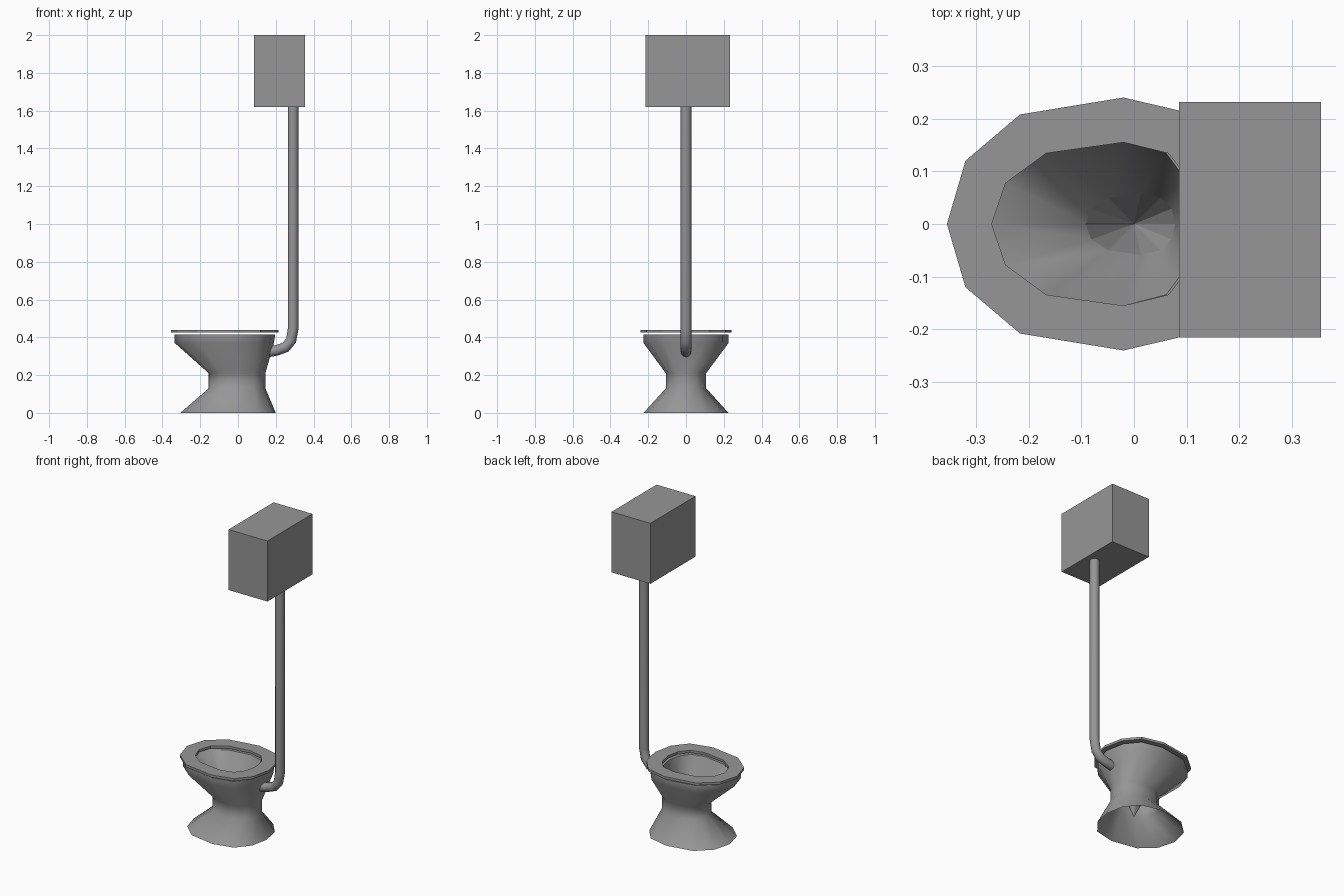
import bpy, bmesh, math
from mathutils import Vector

cube = bpy.data.objects.get("Cube")
if cube:
    bpy.data.objects.remove(cube, do_unlink=True)

grey = bpy.data.materials.new("plain grey")
grey.use_nodes = True
colour = (0.305, 0.305, 0.305, 1)
grey.diffuse_color = colour
grey.node_tree.nodes["Principled BSDF"].inputs["Base Color"].default_value = colour

SIDES = 12


def finish(bm, name, smooth=None):
    mesh = bpy.data.meshes.new(name)
    bm.to_mesh(mesh)
    bm.free()
    obj = bpy.data.objects.new(name, mesh)
    bpy.context.collection.objects.link(obj)
    mesh.materials.append(grey)
    if smooth:
        bpy.ops.object.select_all(action='DESELECT')
        obj.select_set(True)
        bpy.context.view_layer.objects.active = obj
        bpy.ops.object.shade_smooth_by_angle(angle=math.radians(smooth))
    return obj


def egg_ring(bm, left, right, widest, half, z):
    """Egg-shaped ring of vertices, widest at x = widest."""
    ring = []
    for i in range(SIDES):
        a = math.tau * i / SIDES
        c = math.cos(a)
        reach = (right - widest) if c > 0 else (left - widest)
        x = widest + reach * abs(c) ** 0.77
        ring.append(bm.verts.new((x, half * math.sin(a), z)))
    return ring


def bridge(bm, a, b):
    n = len(a)
    for i in range(n):
        j = (i + 1) % n
        bm.faces.new((a[i], a[j], b[j], b[i]))


def loft(bm, sections, closed=False):
    rings = [egg_ring(bm, *s) for s in sections]
    for a, b in zip(rings, rings[1:]):
        bridge(bm, a, b)
    if closed:
        bridge(bm, rings[-1], rings[0])
    return rings


# Pedestal and bowl: open foot, waist, flared rim, then down inside
bm = bmesh.new()
drain = (-0.092, 0.078, 0.013, 0.058, 0.22)
loft(bm, [
    (-0.305, 0.20, -0.02, 0.225, 0.0),
    (-0.155, 0.145, 0.0, 0.107, 0.13),
    (-0.155, 0.145, 0.0, 0.107, 0.21),
    (-0.335, 0.19, -0.02, 0.225, 0.37),
    (-0.335, 0.197, -0.02, 0.225, 0.415),
    (-0.27, 0.118, -0.02, 0.155, 0.415),
    drain,
])
finish(bm, "bowl", 50)

# Drain: faceted cone below the bowl
bm = bmesh.new()
ring = egg_ring(bm, *drain)
tip = bm.verts.new((0, 0, 0.05))
for i in range(SIDES):
    bm.faces.new((ring[i], ring[(i + 1) % SIDES], tip))
finish(bm, "drain")

# Seat: flat ring floating just above the rim
bm = bmesh.new()
outer = (-0.355, 0.215, -0.02, 0.24)
inner = (-0.27, 0.125, -0.02, 0.155)
loft(bm, [(*outer, 0.425), (*outer, 0.44), (*inner, 0.44), (*inner, 0.425)], closed=True)
finish(bm, "seat")

# Flush pipe: tube swept along a bend in the xz plane
path = [Vector(p) for p in ((0.292, 0, 1.62), (0.292, 0, 0.445), (0.281, 0, 0.383),
                            (0.252, 0, 0.348), (0.205, 0, 0.331), (0.155, 0, 0.322))]
bm = bmesh.new()
rings = []
for i, p in enumerate(path):
    ahead = path[min(i + 1, len(path) - 1)] - p
    behind = p - path[max(i - 1, 0)]
    along = (ahead.normalized() + behind.normalized()).normalized()
    side = Vector((0, 1, 0))
    normal = along.cross(side)
    rings.append([bm.verts.new(p + 0.028 * (math.cos(a) * side + math.sin(a) * normal))
                  for a in (math.tau * k / SIDES for k in range(SIDES))])
for a, b in zip(rings, rings[1:]):
    bridge(bm, b, a)
bm.faces.new(rings[-1])
bmesh.ops.recalc_face_normals(bm, faces=bm.faces)
finish(bm, "flush_pipe", 40)

# Cistern: plain box high on the pipe
bm = bmesh.new()
bmesh.ops.create_cube(bm, size=1)
bmesh.ops.scale(bm, vec=(0.27, 0.447, 0.38), verts=bm.verts)
bmesh.ops.translate(bm, vec=(0.22, 0.0085, 1.81), verts=bm.verts)
finish(bm, "cistern")
